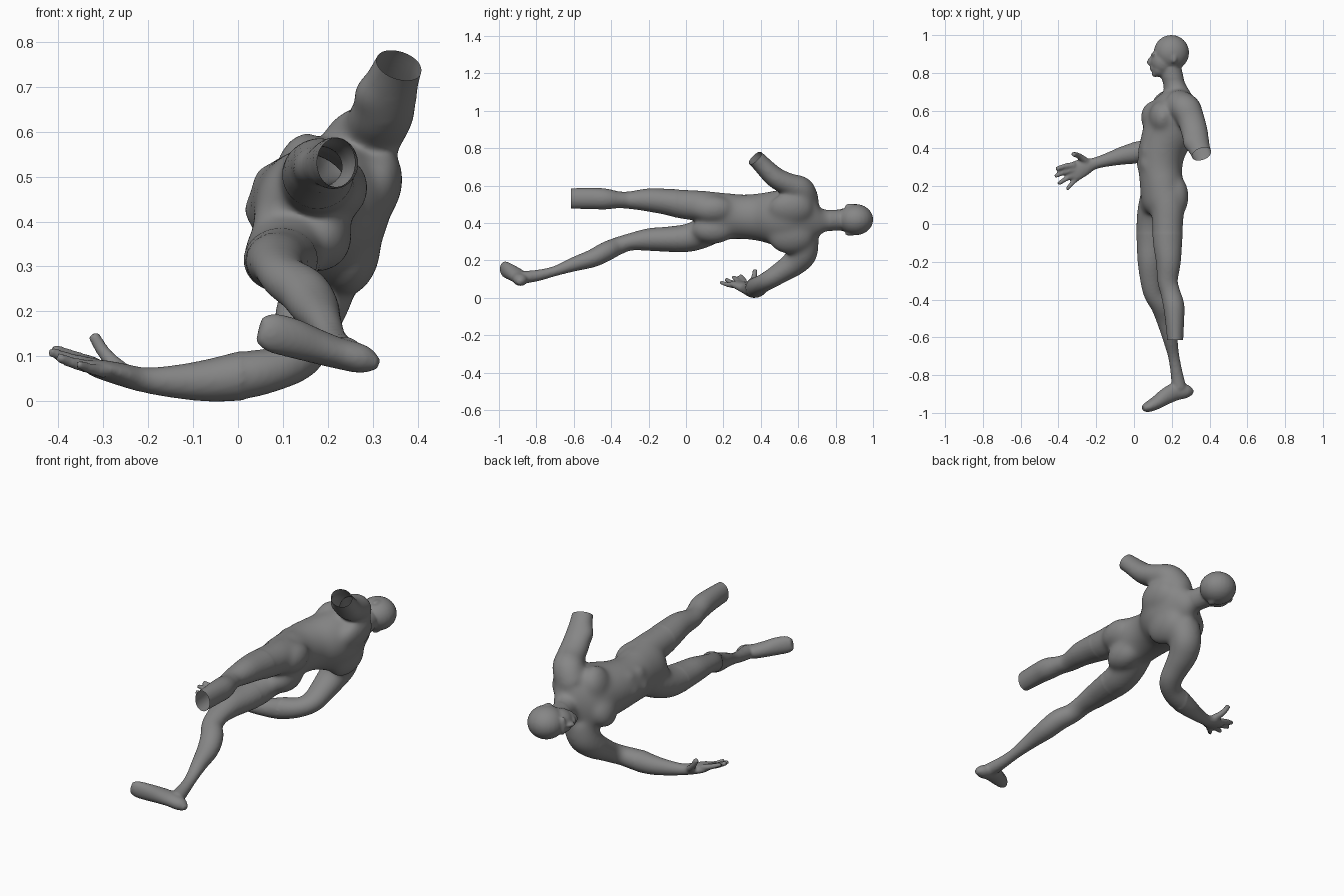
import bpy, bmesh, math
from mathutils import Vector, Matrix

bm = bmesh.new()
TWIST = math.radians(18)          # the trunk is turned about its long axis (y)


def tube(stations, ref=(1, 0, 0), n=24, sub=4):
    """Loft ellipses (x, y, z, a, b, tilt) along a smooth path, closed at both ends."""
    S = [Vector(tuple(s) + (0,) * (6 - len(s))) for s in stations]
    P = []
    for i in range(len(S) - 1):
        p0, p1, p2, p3 = S[max(i - 1, 0)], S[i], S[i + 1], S[min(i + 2, len(S) - 1)]
        for k in range(sub):
            t = k / sub
            P.append(0.5 * (2 * p1 + (p2 - p0) * t + (2 * p0 - 5 * p1 + 4 * p2 - p3) * t * t
                            + (3 * p1 - p0 - 3 * p2 + p3) * t ** 3))
    P.append(S[-1])
    rings = []
    for i, p in enumerate(P):
        c = Vector(p[:3])
        t = (Vector(P[min(i + 1, len(P) - 1)][:3]) - Vector(P[max(i - 1, 0)][:3])).normalized()
        u = Vector(ref)
        u = (u - t * u.dot(t)).normalized()
        v = t.cross(u)
        ang = math.radians(p[5])
        u, v = u * math.cos(ang) + v * math.sin(ang), v * math.cos(ang) - u * math.sin(ang)
        rings.append([bm.verts.new(c + u * p[3] * math.cos(2 * math.pi * k / n)
                                   + v * p[4] * math.sin(2 * math.pi * k / n)) for k in range(n)])
    for r, q in zip(rings, rings[1:]):
        for k in range(n):
            bm.faces.new((r[k], r[(k + 1) % n], q[(k + 1) % n], q[k]))
    bm.faces.new(rings[0][::-1])
    bm.faces.new(rings[-1])


def ball(c, r, rot=0.0, axis='Y'):
    m = Matrix.Translation(c) @ Matrix.Rotation(rot, 4, axis) @ Matrix.Diagonal((*r, 1))
    bmesh.ops.create_uvsphere(bm, u_segments=24, v_segments=16, radius=1, matrix=m)


def on_trunk(c, front, side):
    """Point offset from a trunk centre toward the chest and toward one side."""
    return Vector(c) + Matrix.Rotation(TWIST, 3, 'Y') @ Vector((-front, 0, side))


# neck and trunk
tube([(.19, .83, .42, .06, .056), (.212, .74, .417, .058, .061), (.222, .70, .415, .07, .095, -15),
      (.22, .66, .42, .095, .15, -18), (.205, .58, .425, .133, .167, -20), (.19, .50, .43, .141, .154, -20),
      (.152, .40, .435, .126, .13, -18), (.14, .30, .437, .116, .12, -18),
      (.145, .20, .44, .112, .128, -20), (.145, .10, .44, .1, .128, -20), (.145, .05, .43, .06, .09, -20)])
for s in (-1, 1):
    # pectorals, shoulder blades, buttocks
    ball(on_trunk((.2, .565, .425), .086, s * .07), (.058, .085, .088), TWIST)
    ball(on_trunk((.205, .56, .425), -.08, s * .08), (.058, .12, .09), TWIST)
    ball(on_trunk((.145, .145, .44), -.06, s * .058), (.07, .115, .075), TWIST)
    # abdominal muscles
    for y, x in ((.45, .168), (.385, .148), (.315, .142)):
        ball(on_trunk((x, y, .435), .095, s * .032), (.03, .042, .038), TWIST)
ball((.078, .105, .41), (.045, .055, .036))

# head: skull, jaw, nose, brow, lips, chin, ears
ball((.198, .907, .422), (.094, .094, .083))
ball((.155, .86, .421), (.068, .075, .064))
ball((.135, .82, .421), (.042, .042, .046))
ball((.085, .862, .421), (.016, .024, .012), math.radians(-20), 'Z')
ball((.108, .897, .421), (.018, .012, .05))
ball((.096, .823, .421), (.014, .012, .022))
ball((.11, .795, .421), (.016, .018, .026))
for s in (-1, 1):
    ball((.212, .878, .421 + s * .076), (.016, .028, .01))

# left leg, cut below the knee later
tube([(.165, .16, .495, .09, .075), (.178, .08, .498, .088, .08), (.178, 0, .502, .083, .08),
      (.178, -.1, .517, .077, .07), (.182, -.2, .527, .066, .062), (.178, -.3, .526, .054, .047),
      (.192, -.36, .528, .052, .045), (.21, -.43, .532, .056, .056), (.215, -.5, .535, .051, .057),
      (.218, -.61, .535, .043, .055), (.219, -.69, .535, .04, .052)])

# right leg
tube([(.125, .16, .375, .09, .075), (.108, .08, .345, .09, .08), (.098, 0, .322, .087, .076),
      (.092, -.1, .317, .078, .067), (.086, -.2, .315, .067, .06), (.09, -.3, .302, .056, .046),
      (.105, -.37, .278, .053, .048), (.145, -.43, .25, .057, .052), (.17, -.5, .215, .054, .048),
      (.19, -.6, .183, .04, .038), (.21, -.7, .147, .03, .027), (.226, -.79, .124, .032, .03),
      (.238, -.87, .113, .04, .034)])
# right foot
tube([(.312, -.892, .086, .014, .012), (.28, -.886, .097, .036, .031), (.22, -.888, .112, .047, .035),
      (.17, -.912, .128, .044, .039), (.12, -.945, .145, .036, .044), (.075, -.968, .157, .028, .043),
      (.047, -.975, .164, .017, .03)], ref=(0, 1, 0))

# left arm, cut near the elbow later, with the upper-arm muscle
tube([(.23, .63, .51, .08, .085), (.272, .615, .58, .082, .075), (.302, .555, .608, .074, .062),
      (.322, .48, .645, .073, .058), (.342, .41, .712, .063, .051), (.358, .37, .752, .057, .048),
      (.378, .31, .80, .054, .045)])
ball((.305, .44, .68), (.05, .07, .048), math.radians(-40), 'X')

# right arm and palm
tube([(.195, .63, .33, .085, .08), (.175, .622, .245, .083, .082), (.155, .578, .188, .07, .077),
      (.145, .515, .145, .06, .068), (.132, .45, .103, .053, .061), (.09, .405, .078, .05, .056),
      (.02, .38, .063, .055, .058), (-.06, .362, .051, .048, .048), (-.14, .34, .048, .037, .036),
      (-.21, .32, .052, .028, .031), (-.26, .303, .064, .025, .046), (-.31, .28, .077, .02, .052),
      (-.335, .27, .083, .011, .042)], ref=(0, 0, 1))
# fingers and thumb: root, middle, tip
for root, mid, tip, r in (((-.315, .312, .085), (-.37, .305, .105), (-.413, .29, .122), .0135),
                          ((-.315, .288, .082), (-.375, .272, .098), (-.418, .252, .116), .0135),
                          ((-.31, .266, .077), (-.362, .238, .088), (-.402, .212, .103), .013),
                          ((-.295, .248, .07), (-.33, .213, .077), (-.357, .182, .088), .012),
                          ((-.245, .325, .062), (-.292, .36, .105), (-.323, .37, .154), .0155)):
    tube([(*root, r * 1.3, r * 1.3), (*mid, r * 1.05, r * 1.05), (*tip, r * .85, r * .85)],
         ref=(0, 0, 1), n=12)

# fuse everything into one smooth skin
bmesh.ops.recalc_face_normals(bm, faces=bm.faces)
mesh = bpy.data.meshes.new("body")
bm.to_mesh(mesh)
bm.free()
body = bpy.data.objects.new("body", mesh)
bpy.context.collection.objects.link(body)
rm = body.modifiers.new("fuse", 'REMESH')
rm.mode, rm.voxel_size = 'VOXEL', .007
sm = body.modifiers.new("soften", 'SMOOTH')
sm.factor, sm.iterations = .5, 5
skin = bpy.data.meshes.new_from_object(body.evaluated_get(bpy.context.evaluated_depsgraph_get()))
body.modifiers.clear()
body.data = skin

bm = bmesh.new()
bm.from_mesh(skin)
# blend the trunk muscles, shoulders and hips together
trunk = [v for v in bm.verts if v.co.x > .01 and -.05 < v.co.y < .77]
for _ in range(35):
    bmesh.ops.smooth_vert(bm, verts=trunk, factor=.5, use_axis_x=True, use_axis_y=True, use_axis_z=True)
# open cuts on the left shin and left arm
for point, normal, inside in (((0, -.615, 0), (0, -1, 0), lambda c: c.z > .42 and c.y < -.4),
                              ((.356, .37, .752), (.3, -.66, .68), lambda c: c.z > .63 and c.y < .5)):
    faces = [f for f in bm.faces if inside(f.calc_center_median())]
    geom = faces + list({e for f in faces for e in f.edges}) + list({v for f in faces for v in f.verts})
    bmesh.ops.bisect_plane(bm, geom=geom, plane_co=point, plane_no=normal, clear_outer=True)
low = min(v.co.z for v in bm.verts)
bmesh.ops.translate(bm, verts=bm.verts, vec=(0, 0, -low))
for f in bm.faces:
    f.smooth = True
bm.to_mesh(skin)
bm.free()
skin.name = "body_skin"

# dark grey finish
grey = bpy.data.materials.new("dark_grey")
grey.diffuse_color = (.24, .24, .24, 1)
skin.materials.clear()
skin.materials.append(grey)
